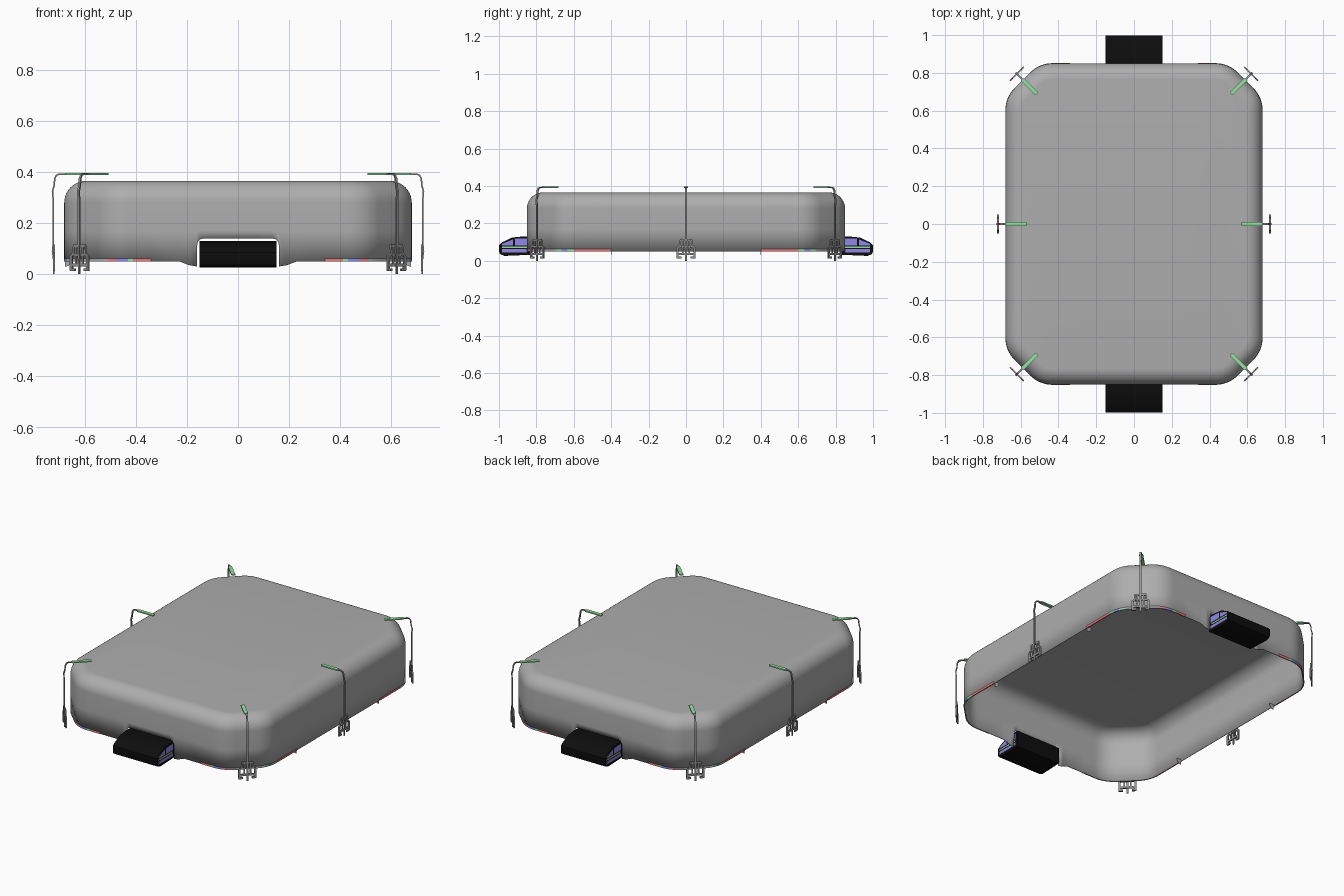
import bpy, bmesh, math
from mathutils import Matrix, Vector

if "Cube" in bpy.data.objects:
    bpy.data.objects.remove(bpy.data.objects["Cube"])


def make_obj(name, bm, mats, smooth=True):
    bmesh.ops.recalc_face_normals(bm, faces=bm.faces)
    me = bpy.data.meshes.new(name)
    bm.to_mesh(me)
    bm.free()
    ob = bpy.data.objects.new(name, me)
    bpy.context.collection.objects.link(ob)
    for m in mats:
        me.materials.append(m)
    if smooth:
        bpy.ops.object.select_all(action='DESELECT')
        ob.select_set(True)
        bpy.context.view_layer.objects.active = ob
        bpy.ops.object.shade_smooth_by_angle(angle=math.radians(35))
    return ob


def colour(name, rgb):
    m = bpy.data.materials.new(name)
    m.diffuse_color = (*rgb, 1)
    m.use_nodes = True
    m.node_tree.nodes["Principled BSDF"].inputs["Base Color"].default_value = m.diffuse_color
    return m


def add_box(bm, lo, hi):
    c = [(a + b) / 2 for a, b in zip(lo, hi)]
    s = [b - a for a, b in zip(lo, hi)]
    bmesh.ops.create_cube(bm, size=1, matrix=Matrix.Translation(c) @ Matrix.Diagonal((*s, 1)))


def prism(bm, pts, axis_lo, axis_hi, to3d):
    """Extrude a 2D profile between two positions on the remaining axis."""
    a = [bm.verts.new(to3d(p, axis_lo)) for p in pts]
    b = [bm.verts.new(to3d(p, axis_hi)) for p in pts]
    bm.faces.new(a)
    bm.faces.new(b[::-1])
    n = len(pts)
    for i in range(n):
        bm.faces.new((a[i], a[(i + 1) % n], b[(i + 1) % n], b[i]))


grey = colour("grey", (0.42, 0.42, 0.42))
dark = colour("dark_grey", (0.3, 0.3, 0.3))
black = colour("black", (0.004, 0.004, 0.004))
green = colour("green", (0.3, 0.75, 0.36))
violet = colour("violet", (0.28, 0.25, 0.8))
red = colour("red", (0.8, 0.2, 0.2))

# Cover shell: quarter outline as (x, y, nx, ny, bottom z), with the end cutout in the bottom edge
HX, HY, R, TOP, FIL = 0.68, 0.85, 0.17, 0.365, 0.085
edge = [(0.07, 0.14), (0.135, 0.14), (0.149, 0.136), (0.157, 0.126), (0.16, 0.112), (0.1605, 0.03),
        (0.19, 0.035), (0.23, 0.05), (0.34, 0.05), (0.41, 0.05)]
quarter = [(x, HY, 0, 1, z) for x, z in edge]
for cx, cy, start in ((HX - R - 0.08, HY - R, 90), (HX - R, HY - R - 0.08, 45)):
    for i in range(9):
        a = math.radians(start - 45 * i / 8)
        n = (math.cos(a), math.sin(a))
        quarter.append((cx + R * n[0], cy + R * n[1], *n, 0.05))
quarter.append((HX, 0.4, 1, 0, 0.05))
outline = []
for sx, sy, step in ((1, 1, 1), (1, -1, -1), (-1, -1, 1), (-1, 1, -1)):
    outline += [(sx * x, sy * y, sx * u, sy * v, z) for x, y, u, v, z in quarter[::step]]

bm = bmesh.new()
rings = [[bm.verts.new((x, y, z)) for x, y, u, v, z in outline],
         [bm.verts.new((x, y, 0.17)) for x, y, u, v, z in outline]]
for i in range(11):
    a = math.radians(90 * i / 10)
    d, z = FIL * (1 - math.cos(a)), TOP - FIL + FIL * math.sin(a)
    rings.append([bm.verts.new((x - u * d, y - v * d, z)) for x, y, u, v, _ in outline])
n = len(outline)
for lo, hi in zip(rings, rings[1:]):
    for i in range(n):
        bm.faces.new((lo[i], lo[(i + 1) % n], hi[(i + 1) % n], hi[i]))
bm.faces.new(rings[-1])
# flat lower walls keep their own shading
for f in bm.faces:
    f.smooth = True
shell = make_obj("cover_shell", bm, [grey])
mod = shell.modifiers.new("thickness", 'SOLIDIFY')
mod.thickness, mod.offset = 0.004, -1

# Coloured hem segments around the corners
bm = bmesh.new()
seg = quarter[8:]
cols = [0, 1, 2, 2, 2, 0, 0, 3, 3, 3, 3, 3, 3, 1, 1, 2, 2, 1, 1, 0]
for sx in (-1, 1):
    for sy in (-1, 1):
        for i, (p, q) in enumerate(zip(seg, seg[1:])):
            pts = [(sx * (a[0] + a[2] * o), sy * (a[1] + a[3] * o), z)
                   for o, z in ((0.0015, 0.062), (0.0015, 0.049), (-0.005, 0.049)) for a in (p, q)]
            v = [bm.verts.new(c) for c in pts]
            for f in ((0, 1, 3, 2), (2, 3, 5, 4)):
                bm.faces.new([v[j] for j in f]).material_index = cols[i % len(cols)]
make_obj("coloured_hem", bm, [red, green, violet, grey], False)

# End housings: sloped black block, framed cheeks with violet panels
profile = [(0.83, 0.032), (0.97, 0.026), (0.995, 0.036), (0.999, 0.05), (0.999, 0.085),
           (0.985, 0.098), (0.93, 0.124), (0.87, 0.13), (0.83, 0.13)]
for side, label in ((-1, "front"), (1, "back")):
    to3d = lambda p, x: (x, side * p[0], p[1])
    bm = bmesh.new()
    prism(bm, profile, -0.15, 0.15, to3d)
    make_obj(label + "_housing", bm, [black])
    for sx, s_name in ((-1, "left"), (1, "right")):
        for y0, y1, z0, z1, z2 in ((0.845, 0.915, 0.082, 0.12, 0.118), (0.925, 0.985, 0.082, 0.114, 0.09),
                                   (0.845, 0.985, 0.045, 0.062, 0.062)):
            bm = bmesh.new()
            prism(bm, [(y0, z0), (y1, z0), (y1, z2), (y0, z1)], sx * 0.148, sx * 0.1515, to3d)
            make_obj(f"{label}_{s_name}_cheek_panel", bm, [violet], False)
        bm = bmesh.new()
        prism(bm, [(0.85, 0.068), (0.985, 0.068), (0.985, 0.076), (0.85, 0.076)],
              sx * 0.148, sx * 0.1515, to3d)
        make_obj(f"{label}_{s_name}_cheek_strip", bm, [green], False)

# Six hold-down straps, drawn with local x pointing outward
strap_path = [(-0.05, 0.392), (-0.022, 0.392), (-0.01, 0.388), (-0.003, 0.375), (0.0, 0.345),
              (0.006, 0.325), (0.003, 0.29), (0.003, 0.12), (0.006, 0.09), (0.002, 0.06), (0.002, 0.0)]
spots = [(0.72, 0, 0), (-0.72, 0, 180)]
spots += [(sx * 0.62, sy * 0.795, 90 * sy - 45 * sx * sy) for sx in (-1, 1) for sy in (-1, 1)]


def ribbon(path, t):
    """Give a path an even thickness and return the closed profile."""
    left, right = [], []
    for i, p in enumerate(path):
        d = Vector(path[min(i + 1, len(path) - 1)]) - Vector(path[max(i - 1, 0)])
        nrm = Vector((-d.y, d.x)).normalized() * t / 2
        left.append(Vector(p) + nrm)
        right.append(Vector(p) - nrm)
    return left + right[::-1]


for k, (px, py, deg) in enumerate(spots):
    place = Matrix.Translation((px, py, 0)) @ Matrix.Rotation(math.radians(deg), 4, 'Z')
    xz = lambda p, y: (p[0], y, p[1])
    yz = lambda p, x: (x, p[0], p[1])
    # strap rod
    bm = bmesh.new()
    prism(bm, ribbon(strap_path, 0.006), -0.005, 0.005, xz)
    make_obj(f"strap_{k + 1}", bm, [dark]).matrix_world = place
    # pad on the roof
    bm = bmesh.new()
    add_box(bm, (-0.15, -0.011, 0.389), (-0.042, 0.011, 0.396))
    make_obj(f"strap_pad_{k + 1}", bm, [green], False).matrix_world = place
    # clip frame at the foot
    bm = bmesh.new()
    arch = [(-0.045, 0.015), (-0.045, 0.07), (-0.032, 0.08), (-0.03, 0.11),
            (0.03, 0.11), (0.032, 0.08), (0.045, 0.07), (0.045, 0.015)]
    prism(bm, ribbon(arch, 0.012), -0.004, 0.004, yz)
    for y in (-0.018, 0.018):
        add_box(bm, (-0.003, y - 0.004, 0.03), (0.003, y + 0.004, 0.108))
    for y0, y1, z0, z1 in ((-0.05, 0.05, 0.03, 0.042), (-0.032, 0.032, 0.072, 0.08),
                           (-0.05, -0.025, 0.012, 0.022), (0.025, 0.05, 0.012, 0.022)):
        add_box(bm, (-0.004, y0, z0), (0.004, y1, z1))
    make_obj(f"strap_clip_{k + 1}", bm, [dark], False).matrix_world = place

# Small fins under the long sides
bm = bmesh.new()
for sx in (-1, 1):
    for y in (-0.4, 0.4):
        arc = [(sx * 0.677, 0.06)] + [
            (sx * (0.677 - 0.03 * math.sin(a)), 0.06 - 0.03 * math.cos(a))
            for a in (math.radians(15 * i) for i in range(7))]
        prism(bm, arc, y - 0.002, y + 0.002, lambda p, yy: (p[0], yy, p[1]))
make_obj("rim_fins", bm, [grey], False)
